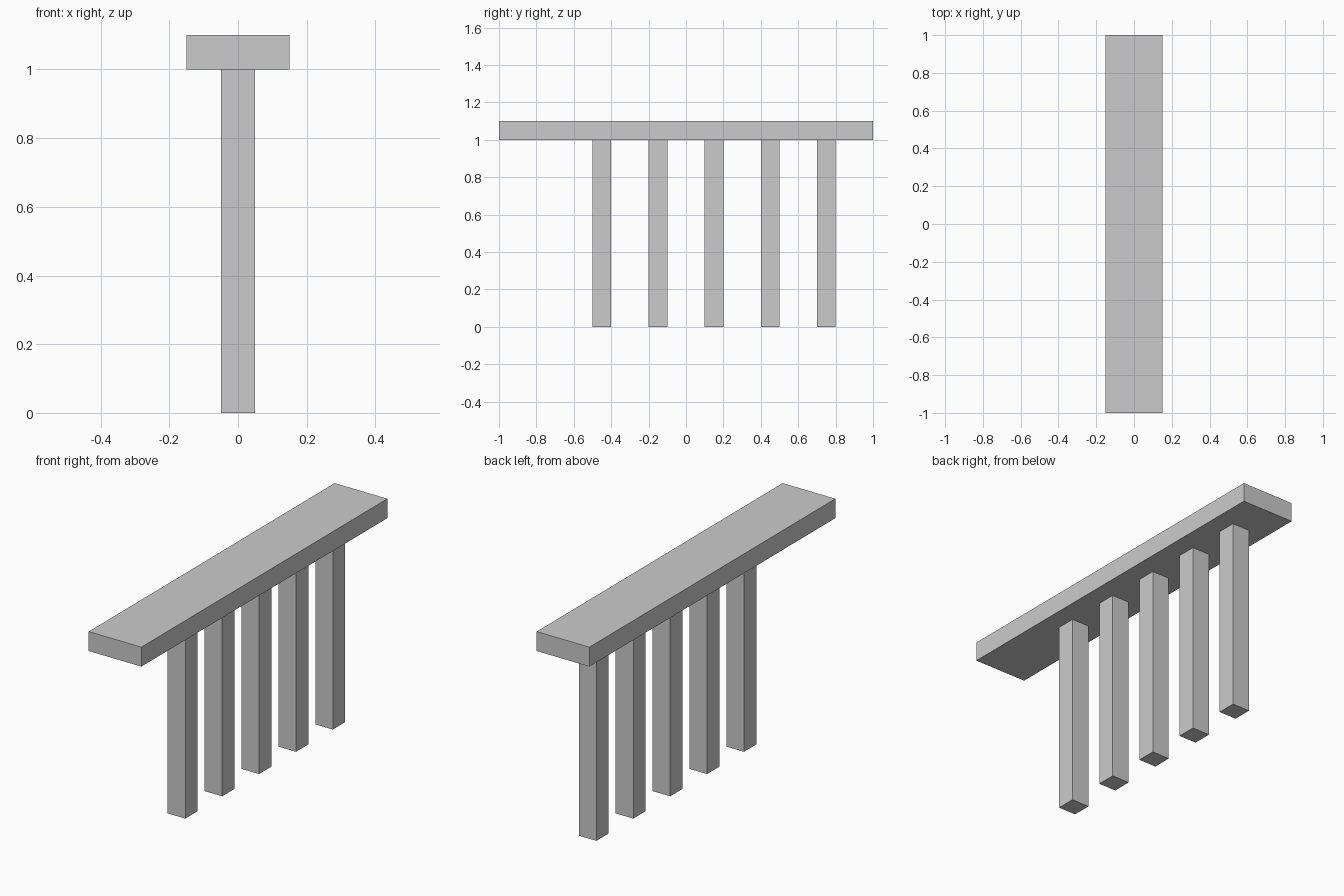
import bpy

if "Cube" in bpy.data.objects:
    bpy.data.objects.remove(bpy.data.objects["Cube"])


def box(name, center, size):
    """Add a box with its dimensions baked into the mesh."""
    bpy.ops.mesh.primitive_cube_add(size=1, location=center)
    obj = bpy.context.object
    obj.name = name
    obj.scale = size
    bpy.ops.object.transform_apply(location=False, rotation=False, scale=True)
    return obj


# Long flat beam on top
box("top_beam", (0, 0, 1.05), (0.3, 2.0, 0.1))

# Row of five square posts, evenly spaced and offset towards the back
POST_COUNT, FIRST_Y, SPACING = 5, -0.45, 0.3
for i in range(POST_COUNT):
    box(f"post_{i + 1}", (0, FIRST_Y + i * SPACING, 0.5), (0.1, 0.1, 1.0))
